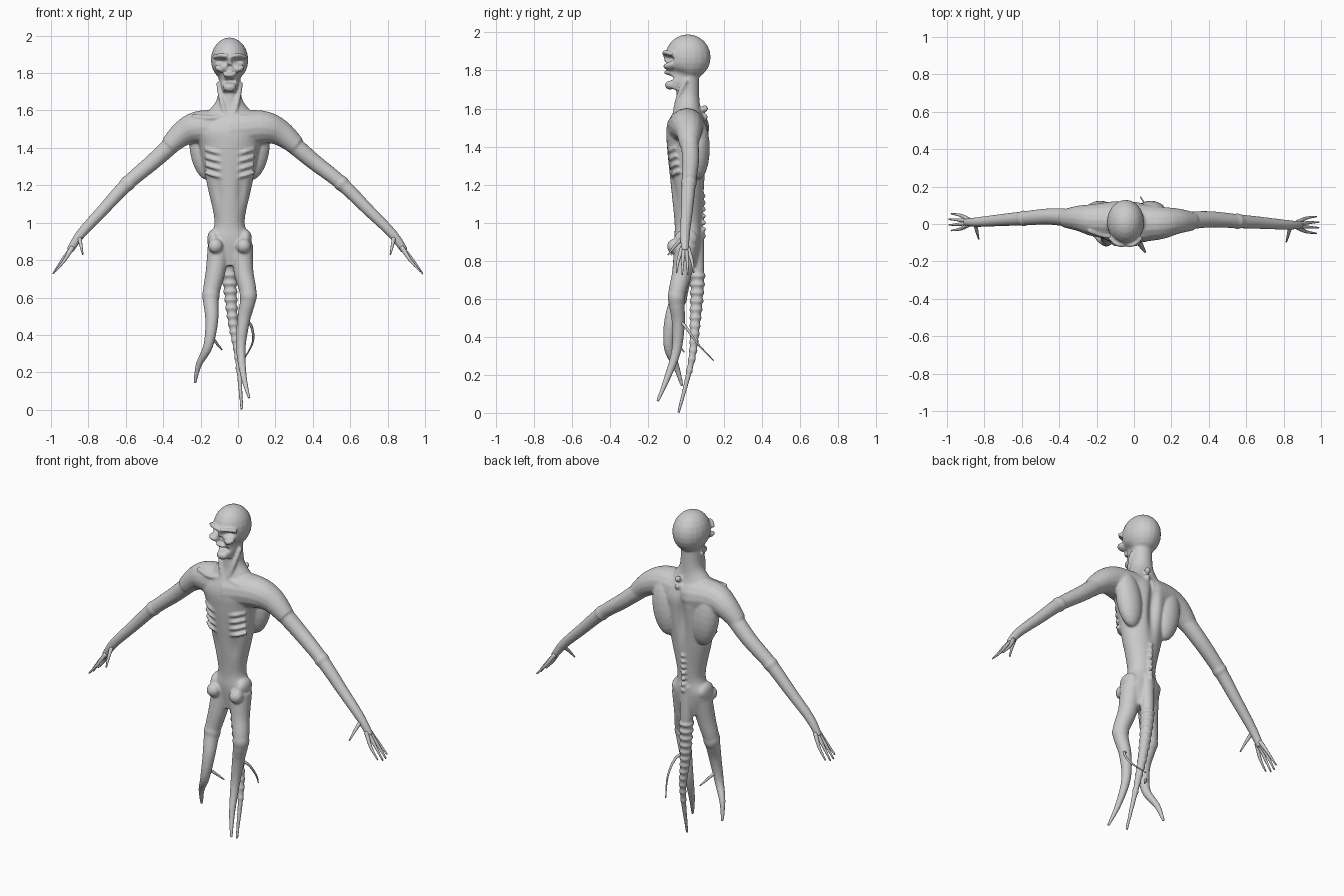
import bpy, bmesh, math
from mathutils import Vector, Matrix

if "Cube" in bpy.data.objects:
    bpy.data.objects.remove(bpy.data.objects["Cube"], do_unlink=True)

grey = (.6, .6, .6, 1)
skin = bpy.data.materials.new("pale_grey_skin")
skin.use_nodes = True
skin.diffuse_color = grey
skin.node_tree.nodes["Principled BSDF"].inputs["Base Color"].default_value = grey

middle = -.045  # the trunk stands slightly off centre


def mirror(point):
    """Swap sides: the trunk about its middle, the hands about zero."""
    x, y, z = point
    return -x + 2 * middle * (1 + x), y - .015, z


def catmull(a, b, c, d, t):
    curve = 2 * b + (c - a) * t + (2 * a - 5 * b + 4 * c - d) * t * t
    return (curve + (3 * b - a - 3 * c + d) * t ** 3) / 2


def loft(bm, rows, sides=20, steps=5):
    """Smooth skin through rows of position, half width and half depth."""
    keys = [Vector(row) for row in rows]
    padded = [keys[0]] + keys + [keys[-1]]
    points = [catmull(*padded[i:i + 4], s / steps)
              for i in range(len(keys) - 1) for s in range(steps)] + [keys[-1]]
    centres = [Vector(p[:3]) for p in points]
    loops = []
    for i, p in enumerate(points):
        after, before = centres[min(i + 1, len(points) - 1)], centres[max(i - 1, 0)]
        along = (after - before).normalized()
        across = Vector((0, 1, 0)).cross(along).normalized()
        deep = along.cross(across)
        angles = [math.tau * j / sides for j in range(sides)]
        loops.append([bm.verts.new(centres[i] + across * p[3] * math.cos(a)
                                   + deep * p[4] * math.sin(a)) for a in angles])
    for low, high in zip(loops, loops[1:]):
        for j in range(sides):
            n = (j + 1) % sides
            bm.faces.new((low[j], low[n], high[n], high[j]))
    bm.faces.new(loops[0][::-1])
    bm.faces.new(loops[-1])
    return points


def limb(bm, path, thick, thin, sides=16):
    """Round tube along a path, tapering evenly."""
    rows = []
    for i, point in enumerate(path):
        radius = thick + (thin - thick) * i / (len(path) - 1)
        rows.append((*point, radius, radius))
    return loft(bm, rows, sides)


def ball(bm, centre, radii, tilt=0):
    matrix = Matrix.Translation(centre) @ Matrix.Rotation(tilt, 4, 'Y')
    matrix = matrix @ Matrix.Diagonal((*radii, 1))
    bmesh.ops.create_uvsphere(bm, u_segments=20, v_segments=12, radius=1, matrix=matrix)


def shade_smooth(mesh):
    for polygon in mesh.polygons:
        polygon.use_smooth = True


def finish(name, bm):
    bmesh.ops.recalc_face_normals(bm, faces=bm.faces)
    mesh = bpy.data.meshes.new(name)
    bm.to_mesh(mesh)
    bm.free()
    mesh.materials.append(skin)
    shade_smooth(mesh)
    thing = bpy.data.objects.new(name, mesh)
    bpy.context.collection.objects.link(thing)
    return thing


bm = bmesh.new()

# trunk and neck: height, half width, half depth
trunk = [(.77, .07, .05), (.9, .12, .07), (1, .08, .07), (1.2, .12, .09), (1.4, .16, .11),
         (1.5, .19, .11), (1.6, .11, .07), (1.67, .065, .06), (1.8, .06, .06)]
loft(bm, [(middle, .01, height, wide, deep) for height, wide, deep in trunk], sides=32)

# skull, jaw, nose and lips
ball(bm, (middle, .01, 1.87), (.1, .12, .12))
limb(bm, [(middle, 0, 1.83), (middle, -.03, 1.77), (middle, -.06, 1.7)], .085, .035)
limb(bm, [(middle, -.11, 1.89), (middle, -.115, 1.84)], .01, .014)
ball(bm, (middle, -.09, 1.79), (.036, .026, .014))
ball(bm, (middle, -.085, 1.725), (.035, .026, .026))

# shoulders and arms
shoulder = [(middle, .02, 1.49), (-.2, .02, 1.51), (-.29, .03, 1.48), (-.37, .03, 1.41)]
arm = [(-.32, .03, 1.45), (-.45, .04, 1.33), (-.59, .03, 1.21),
       (-.72, .02, 1.07), (-.84, .01, .94), (-.9, .01, .85)]
for place in (tuple, mirror):
    limb(bm, [place(p) for p in shoulder], .11, .05)
    limb(bm, [place(p) for p in arm], .05, .02)
    ball(bm, place(arm[2]), [.042] * 3)

# paired bones under the skin
for side in (-1, 1):
    def at(x, y, z):
        return middle + side * x, y, z

    # shoulder blade wing, hip crest and hip knob
    ball(bm, at(.135, .065, 1.39), (.078, .06, .165), side * .15)
    ball(bm, at(.085, 0, .915), (.034, .062, .05))
    ball(bm, at(.075, -.06, .875), [.04] * 3)
    # ribs, collar bone and neck cord
    for i in range(4):
        drop, inset = i * .042, i * .004
        limb(bm, [at(.045, inset - .088, 1.37 - drop), at(.085, inset - .084, 1.38 - drop),
                  at(.13, inset - .05, 1.395 - drop)], .008, .012, sides=10)
    limb(bm, [at(.02, -.055, 1.575), at(.1, -.065, 1.56), at(.2, -.035, 1.57)], .012, .012)
    limb(bm, [at(.02, -.06, 1.57), at(.045, -.04, 1.66), at(.06, 0, 1.75)], .012, .014)
    # brow and cheek bone
    limb(bm, [at(.01, -.115, 1.89), at(.05, -.105, 1.895), at(.085, -.07, 1.885)], .012, .012)
    ball(bm, at(.052, -.09, 1.822), (.03, .03, .018), side * -.4)

# legs with swollen knees
right_leg = [(-.1, 0, .88), (-.12, -.02, .74), (-.145, -.04, .61), (-.14, -.08, .48),
             (-.16, -.09, .34), (-.21, -.05, .24), (-.23, -.02, .14)]
left_leg = [(.02, 0, .88), (.03, -.02, .74), (.055, -.05, .61), (.03, -.04, .48),
            (.015, -.05, .33), (.03, -.1, .18), (.06, -.15, .06)]
for leg in (right_leg, left_leg):
    limb(bm, leg, .062, .008)
    ball(bm, leg[2], (.047, .047, .06))

# knotted tail
tail = [(middle, .05, .95), (middle, .06, .72), (-.03, .05, .5), (0, .03, .28), (.02, -.04, 0)]
for x, y, z, radius, depth in limb(bm, tail, .045, .008)[5:-4]:
    ball(bm, (x, y, z), (radius * 1.25, radius * 1.25, .02))

# backbone knots
for i in range(7):
    ball(bm, (middle, .09, .93 + i * .035), (.016, .016, .013))
for height in (1.6, 1.555):
    ball(bm, (middle + .03, .1, height), [.018] * 3)

# fuse everything into one skin
body = finish("body", bm)
fuse = body.modifiers.new("fuse", 'REMESH')
fuse.mode = 'VOXEL'
fuse.voxel_size = .0065
soften = body.modifiers.new("soften", 'SMOOTH')
soften.iterations = 5
depsgraph = bpy.context.evaluated_depsgraph_get()
fused = bpy.data.meshes.new_from_object(body.evaluated_get(depsgraph))
body.modifiers.clear()
body.data = fused

# sculpted hollows: centre, reach, push
nostril = ((middle, -.12, 1.84), (.01, .04, .016), (0, .02, 0))
mouth = ((middle, -.1, 1.758), (.03, .04, .012), (0, .04, 0))
back_groove = ((middle, .12, 1.38), (.03, .06, .15), (0, -.03, 0))
strokes = [nostril, mouth, back_groove]
for side in (-1, 1):
    eye = ((middle + side * .045, -.11, 1.862), (.03, .04, .013), (0, .035, 0))
    cheek = ((middle + side * .07, -.05, 1.775), (.03, .05, .03), (side * -.012, .01, 0))
    belly = ((middle + side * .06, -.07, 1.17), (.025, .04, .08), (0, .01, 0))
    strokes += [eye, cheek, belly]
for vertex in fused.vertices:
    for centre, reach, push in strokes:
        distance = sum(((p - c) / r) ** 2 for p, c, r in zip(vertex.co, centre, reach))
        if distance < 6:
            vertex.co += Vector(push) * math.exp(-distance)
shade_smooth(fused)

# hands: four spread fingers and a thumb
digits = [[(-.85, .01, .93), (-.84, -.04, .88), (-.83, -.08, .83)]]
for i in range(4):
    spread = (i - 1.5) * .03
    curl = abs(spread) * .4
    digits.append([(-.885, .01 + spread * .3, .87), (curl - .945, .01 + spread * .8, .8),
                   (curl - .995, .01 + spread, .72 + curl)])
for name, place in (("right_fingers", tuple), ("left_fingers", mirror)):
    bm = bmesh.new()
    for digit in digits:
        limb(bm, [place(p) for p in digit], .013, .004, sides=10)
    finish(name, bm)

# thin spurs behind the calves
spurs = {"left_spur": [(.03, -.03, .48), (.07, 0, .45), (.08, .06, .365), (.035, .145, .275)],
         "right_spur": [(-.15, -.08, .4), (-.11, -.035, .35), (-.085, -.01, .32)]}
for name, path in spurs.items():
    bm = bmesh.new()
    limb(bm, path, .01, .003, sides=10)
    finish(name, bm)
